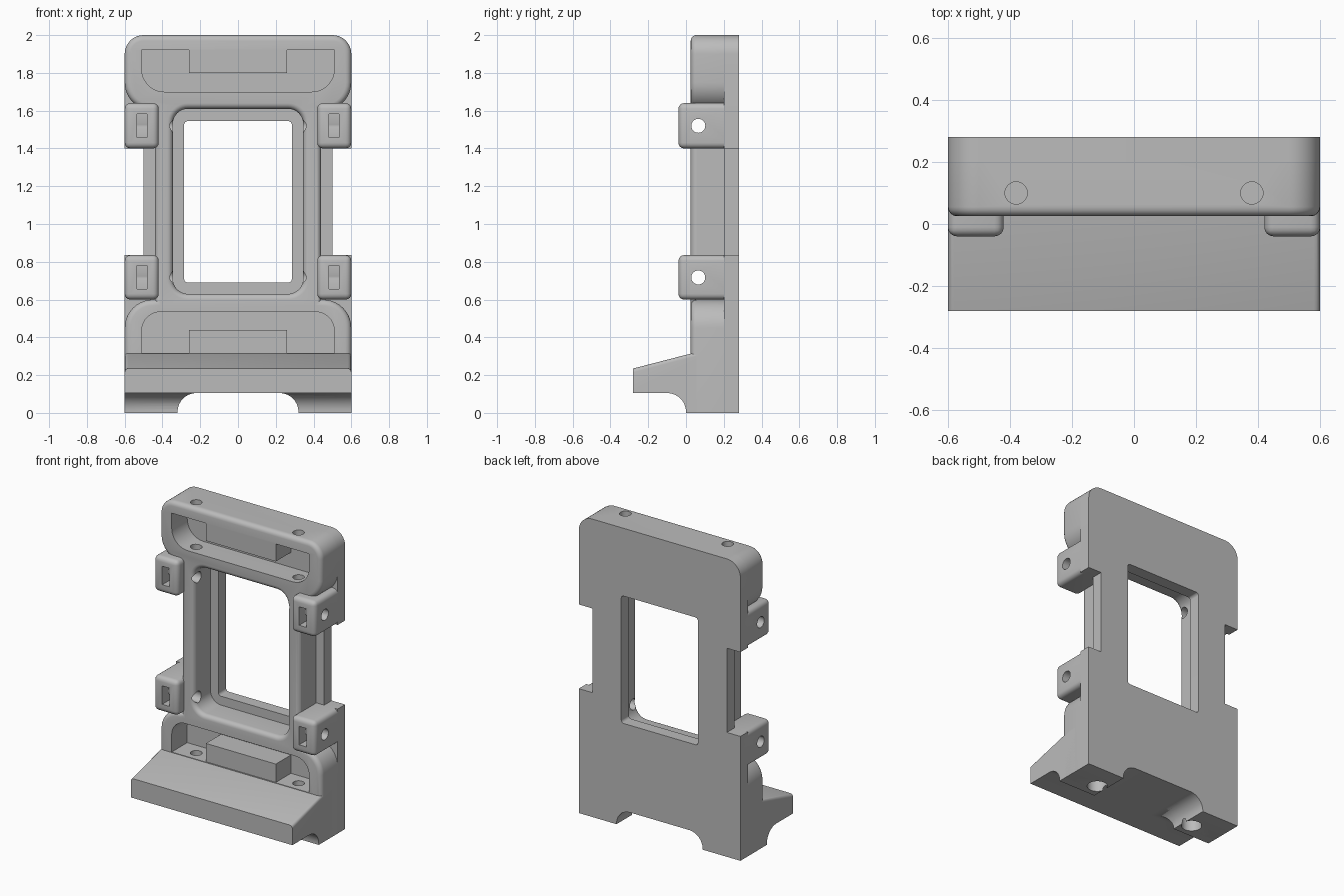
import bpy, bmesh, math
from mathutils import Vector, Matrix

if "Cube" in bpy.data.objects:
    bpy.data.objects.remove(bpy.data.objects["Cube"], do_unlink=True)

grey = bpy.data.materials.new("plain_grey")
grey.use_nodes = True
colour = (0.5, 0.5, 0.5, 1)
grey.diffuse_color = colour
grey.node_tree.nodes["Principled BSDF"].inputs["Base Color"].default_value = colour


def outline(corners, steps=10):
    """Polygon from (a, b, radius) corners, right angles rounded."""
    pts = []
    n = len(corners)
    for i, (a, b, r) in enumerate(corners):
        p = Vector((a, b))
        if r == 0:
            pts.append(p)
            continue
        u = (Vector(corners[i - 1][:2]) - p).normalized()
        v = (Vector(corners[(i + 1) % n][:2]) - p).normalized()
        c = p + r * (u + v)
        for k in range(steps + 1):
            t = math.pi / 2 * k / steps
            pts.append(c - r * (v * math.cos(t) + u * math.sin(t)))
    return pts


def rect(x, z0, z1, r_low=0, r_high=0):
    return outline([(-x, z0, r_low), (x, z0, r_low), (x, z1, r_high), (-x, z1, r_high)])


def make(name, bm):
    bmesh.ops.recalc_face_normals(bm, faces=bm.faces)
    me = bpy.data.meshes.new(name)
    bm.to_mesh(me)
    bm.free()
    me.materials.append(grey)
    ob = bpy.data.objects.new(name, me)
    bpy.context.scene.collection.objects.link(ob)
    return ob


def loft(rings, axis="y"):
    """Solid through (depth, outline) rings along y or x."""
    bm = bmesh.new()
    loops = []
    for d, pts in rings:
        loops.append([bm.verts.new((p.x, d, p.y) if axis == "y" else (d, p.x, p.y)) for p in pts])
    for a, b in zip(loops, loops[1:]):
        for i in range(len(a)):
            bm.faces.new((a[i - 1], a[i], b[i], b[i - 1]))
    bm.faces.new(loops[0])
    bm.faces.new(loops[-1])
    bmesh.ops.recalc_face_normals(bm, faces=bm.faces)
    return bm


def round_edges(bm, test, width):
    edges = [e for e in bm.edges if all(test(v.co) for v in e.verts)]
    bmesh.ops.bevel(bm, geom=edges, offset=width, segments=4, profile=0.5,
                    affect='EDGES', clamp_overlap=False)


def box(x0, x1, y0, y1, z0, z1):
    pts = outline([(x0, z0, 0), (x1, z0, 0), (x1, z1, 0), (x0, z1, 0)])
    return loft([(y0, pts), (y1, pts)])


def rod(centre, radius, length, axis):
    bm = bmesh.new()
    turn = Matrix.Rotation(math.pi / 2, 4, 'Y') if axis == "x" else Matrix()
    bmesh.ops.create_cone(bm, cap_ends=True, segments=32, radius1=radius, radius2=radius,
                          depth=length, matrix=Matrix.Translation(centre) @ turn)
    return bm


def mirrored(half):
    return half + [(-x, z, r) for x, z, r in reversed(half)]


parts, cutters = [], []
FRONT, BACK = 0.025, 0.28

# Back plate with side notches
plate = outline(mirrored([(0.6, 0, 0), (0.6, 0.835, 0), (0.5, 0.835, 0),
                          (0.5, 1.4, 0), (0.6, 1.4, 0), (0.6, 2, 0.1)]))
parts.append(make("back_plate", loft([(0.2, plate), (BACK, plate)])))

# Raised frame with a narrow waist and rounded front rim
waist = outline(mirrored([(0.6, 0, 0), (0.6, 0.6, 0.15), (0.44, 0.6, 0),
                          (0.44, 1.6, 0), (0.6, 1.6, 0.15), (0.6, 2, 0.1)]))
bm = loft([(FRONT, waist), (0.24, waist)])
round_edges(bm, lambda c: abs(c.y - FRONT) < 1e-4, 0.03)
parts.append(make("front_frame", bm))

# Sloped foot
foot = outline([(-0.28, 0.105, 0), (-0.28, 0.235, 0), (0.03, 0.315, 0), (0.15, 0.315, 0),
                (0.15, 0, 0), (0, 0, 0), (0, 0.105, 0.1)])
bm = loft([(-0.6, foot), (0.6, foot)], "x")
for side in (-1, 1):
    round_edges(bm, lambda c: c.x * side > 0.59 and c.z > 0.23 and c.y < 0.1, 0.02)
parts.append(make("foot", bm))

# Four clips with front slots
for side, side_name in ((-1, "right"), (1, "left")):
    for z0, z1, level in ((0.6, 0.835, "lower"), (1.4, 1.64, "upper")):
        x0, x1 = sorted((side * 0.42, side * 0.6))
        bm = box(x0, x1, -0.04, 0.24, z0, z1)
        edges = [e for e in bm.edges if any(v.co.y < 0 for v in e.verts)]
        bmesh.ops.bevel(bm, geom=edges, offset=0.03, segments=4, profile=0.5, affect='EDGES')
        parts.append(make(f"{level}_{side_name}_clip", bm))
        mid = (z0 + z1) / 2
        x0, x1 = sorted((side * 0.482, side * 0.535))
        cutters.append(make("slot_cutter", box(x0, x1, -0.2, 0.1, mid - 0.062, mid + 0.062)))

# Window: stepped opening with a rounded front lip
lip = 0.03
rings = [(-0.1, rect(0.345 + lip, 0.63 - lip, 1.61 + lip, 0.08 + lip, 0.08 + lip))]
for k in range(6):
    a = math.pi / 2 * k / 5
    o = lip * (1 - math.sin(a))
    rings.append((FRONT + lip * (1 - math.cos(a)),
                  rect(0.345 + o, 0.63 - o, 1.61 + o, 0.08 + o, 0.08 + o)))
rings.append((0.2, rect(0.345, 0.63, 1.61, 0.08, 0.08)))
cutters.append(make("window_lip_cutter", loft(rings)))
hole = rect(0.285, 0.69, 1.545, 0.02, 0.02)
cutters.append(make("window_cutter", loft([(0.1, hole), (0.4, hole)])))

# Front pockets and the arch under the foot
for name, pts, y1 in (("top_pocket", rect(0.51, 1.7, 1.92, 0.12, 0), 0.19),
                      ("bottom_pocket", rect(0.51, 0.317, 0.535, 0, 0.1), 0.19),
                      ("arch", rect(0.32, -0.1, 0.105, 0, 0.1), 0.5)):
    y0 = -0.5 if name == "arch" else -0.1
    cutters.append(make(name + "_cutter", loft([(y0, pts), (y1, pts)])))

# Cross pin holes and upright screw holes
for z in (0.717, 1.52):
    cutters.append(make("pin_cutter", rod((0, 0.065, z), 0.037, 3, "x")))
for x in (-0.38, 0.38):
    cutters.append(make("top_screw_cutter", rod((x, 0.1, 1.9), 0.036, 0.5, "z")))
    cutters.append(make("bottom_screw_cutter", rod((x, 0.1, 0.15), 0.036, 0.5, "z")))
    cutters.append(make("screw_head_cutter", rod((x, 0.1, 0), 0.063, 0.2, "z")))

# Cut every part with every cutter, then drop the cutters
for ob in parts:
    for cutter in cutters:
        mod = ob.modifiers.new("cut", 'BOOLEAN')
        mod.operation = 'DIFFERENCE'
        mod.solver = 'EXACT'
        mod.object = cutter
deps = bpy.context.evaluated_depsgraph_get()
meshes = [bpy.data.meshes.new_from_object(ob.evaluated_get(deps)) for ob in parts]
for ob, me in zip(parts, meshes):
    ob.modifiers.clear()
    ob.data = me
for cutter in cutters:
    bpy.data.objects.remove(cutter, do_unlink=True)

# Blocks inside the pockets
parts.append(make("top_pocket_block", box(-0.26, 0.26, 0.03, 0.2, 1.8, 1.93)))
parts.append(make("bottom_pocket_block", box(-0.26, 0.26, 0.03, 0.2, 0.3, 0.44)))

bpy.ops.object.select_all(action='DESELECT')
for ob in parts:
    ob.select_set(True)
bpy.context.view_layer.objects.active = parts[0]
bpy.ops.object.shade_smooth_by_angle(angle=math.radians(32))
